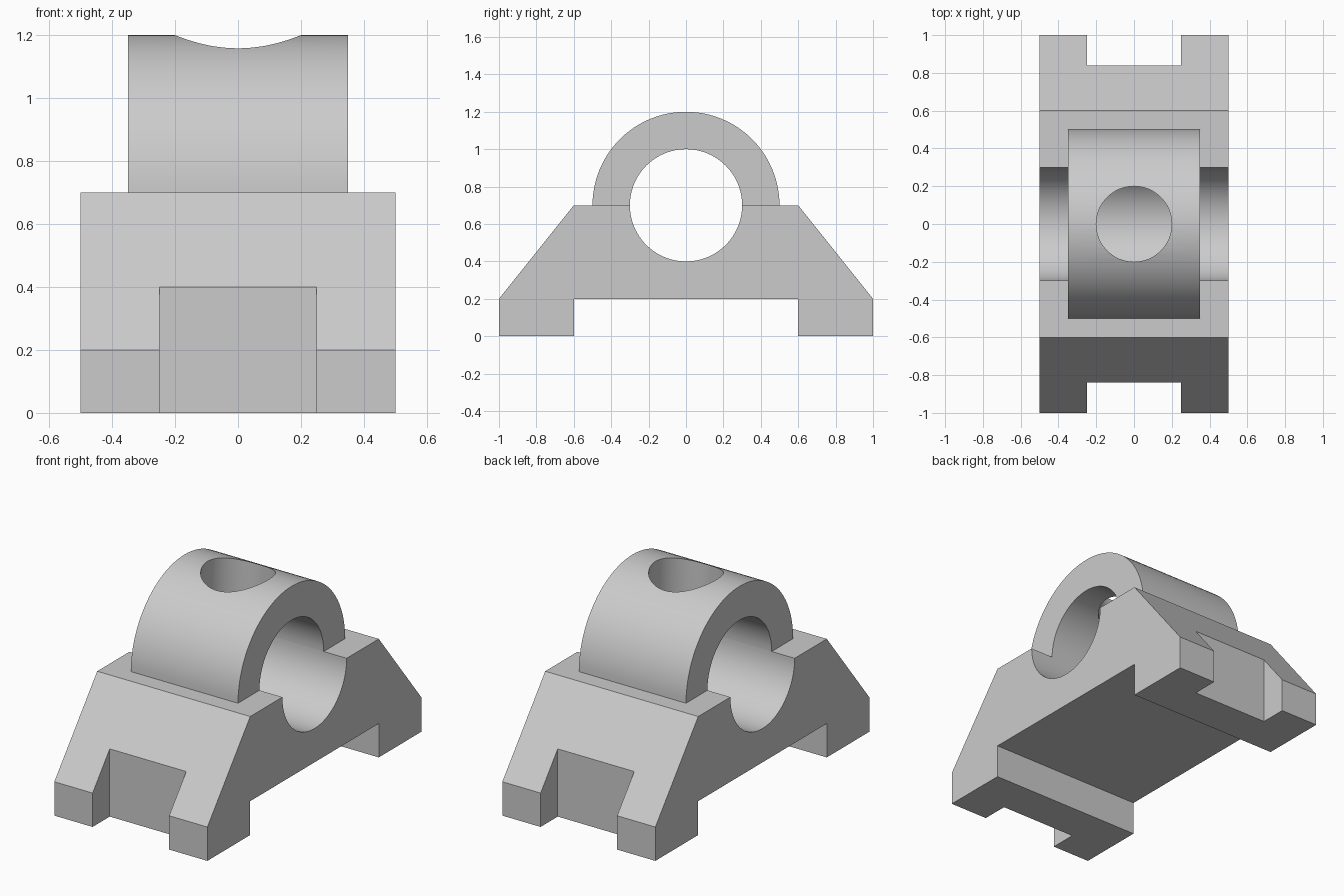
import bpy
import bmesh
from math import pi, cos, sin, radians

cube = bpy.data.objects.get("Cube")
if cube:
    bpy.data.objects.remove(cube, do_unlink=True)

grey = bpy.data.materials.new("light grey")
grey.use_nodes = True
colour = (0.6, 0.6, 0.6, 1)
grey.diffuse_color = colour
grey.node_tree.nodes["Principled BSDF"].inputs["Base Color"].default_value = colour

AXIS_Z = 0.7    # bore centre height
BORE = 0.3
SEGMENTS = 48   # per half circle


def arc(radius, start, end):
    """Points (y, z) on a circle about the bore axis."""
    steps = [start + (end - start) * i / SEGMENTS for i in range(SEGMENTS + 1)]
    return [(radius * cos(a), AXIS_Z + radius * sin(a)) for a in steps]


def extrude_profile(name, points, half_width):
    """Extrude a (y, z) profile symmetrically along x."""
    bm = bmesh.new()
    face = bm.faces.new([bm.verts.new((-half_width, y, z)) for y, z in points])
    result = bmesh.ops.extrude_face_region(bm, geom=[face])
    verts = [v for v in result["geom"] if isinstance(v, bmesh.types.BMVert)]
    bmesh.ops.translate(bm, verts=verts, vec=(2 * half_width, 0, 0))
    bmesh.ops.recalc_face_normals(bm, faces=bm.faces)
    mesh = bpy.data.meshes.new(name)
    bm.to_mesh(mesh)
    bm.free()
    mesh.materials.append(grey)
    obj = bpy.data.objects.new(name, mesh)
    bpy.context.collection.objects.link(obj)
    return obj


def cut(target, cutter):
    """Subtract the cutter, then remove it."""
    cutter.hide_render = True
    mod = target.modifiers.new("cut", "BOOLEAN")
    mod.operation = "DIFFERENCE"
    mod.solver = "EXACT"
    mod.object = cutter
    bpy.context.view_layer.objects.active = target
    bpy.ops.object.modifier_apply(modifier=mod.name)
    bpy.data.objects.remove(cutter, do_unlink=True)


# Base: sloped block with two feet and the lower half of the bore
right_half = [(0.6, 0.7), (1, 0.2), (1, 0), (0.6, 0), (0.6, 0.2)]
left_half = [(-y, z) for y, z in reversed(right_half)]
base = extrude_profile("base", arc(BORE, -pi, 0) + right_half + left_half, 0.5)

# Bolt slots at both ends
for side in (-1, 1):
    y_in, y_out = side * 0.84, side * 1.2
    slot = extrude_profile("slot_cutter", [(y_in, -0.2), (y_out, -0.2),
                                           (y_out, 0.6), (y_in, 0.6)], 0.25)
    cut(base, slot)

# Cap: half ring over the bore
cap = extrude_profile("bearing_cap", arc(0.5, 0, pi) + arc(BORE, pi, 0), 0.35)

# Oil hole through the top of the cap
bpy.ops.mesh.primitive_cylinder_add(vertices=64, radius=0.2, depth=0.5,
                                    location=(0, 0, 1.05))
hole = bpy.context.object
hole.data.materials.append(grey)
cut(cap, hole)

# Smooth curves, crisp edges
for obj in (base, cap):
    bpy.ops.object.select_all(action="DESELECT")
    obj.select_set(True)
    bpy.context.view_layer.objects.active = obj
    bpy.ops.object.shade_smooth_by_angle(angle=radians(25))
